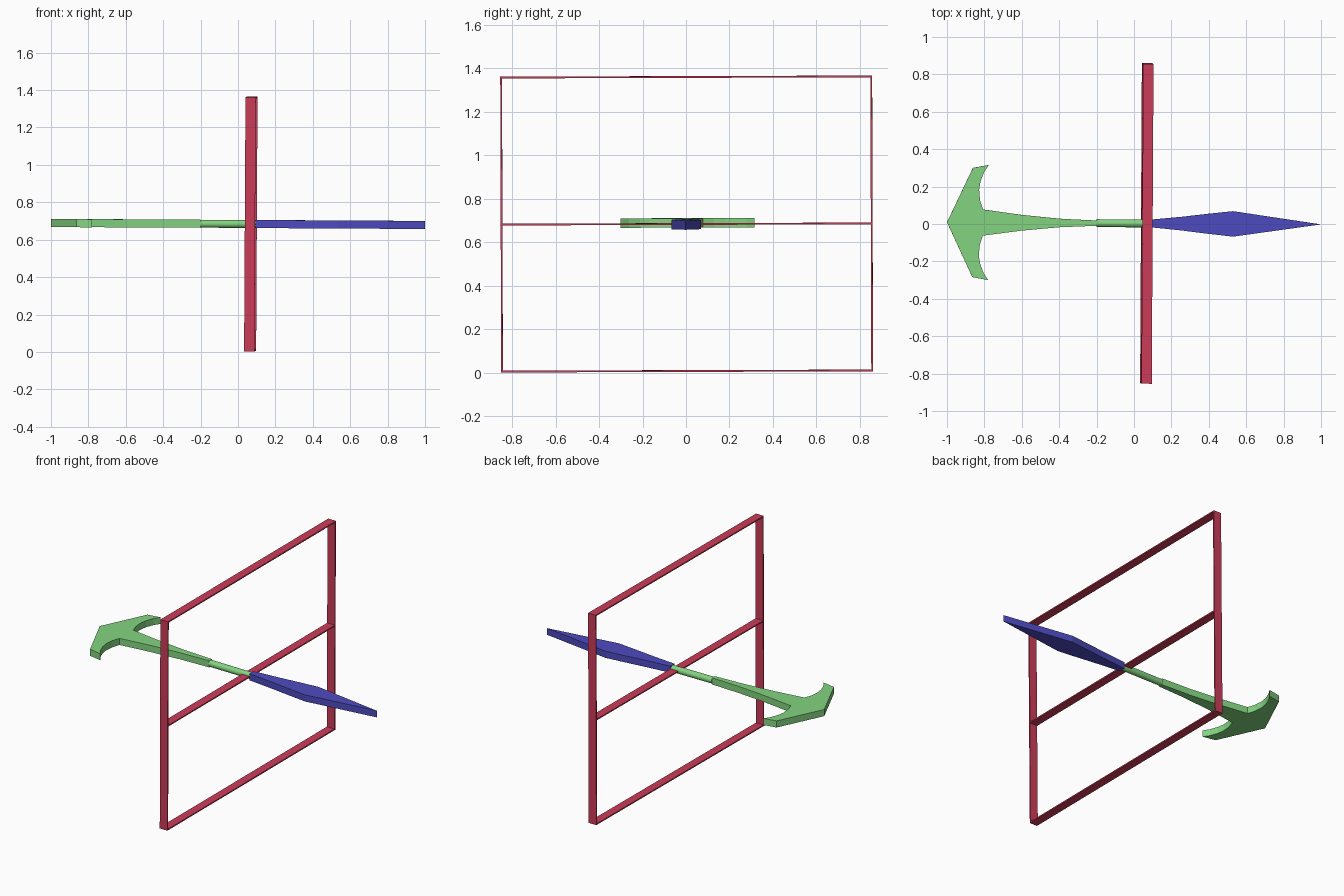
import bpy, bmesh
from mathutils import Matrix, Vector

if "Cube" in bpy.data.objects:
    bpy.data.objects.remove(bpy.data.objects["Cube"])

# Whole model leans very slightly off the axes
CENTRE = Vector((0.0685, 0.003, 0.684))
LEAN = (Matrix.Translation(CENTRE) @ Matrix.Rotation(-0.0055, 4, 'Z')
        @ Matrix.Rotation(0.0055, 4, 'Y') @ Matrix.Rotation(0.003, 4, 'X'))


def material(name, rgb):
    m = bpy.data.materials.new(name)
    m.diffuse_color = (*rgb, 1)
    m.use_nodes = True
    m.node_tree.nodes["Principled BSDF"].inputs["Base Color"].default_value = m.diffuse_color
    return m


GREEN = material("green", (0.23, 0.66, 0.22))
BLUE = material("blue", (0.075, 0.07, 0.52))
RED = material("red", (0.60, 0.045, 0.10))


def finish(bm, name, mat):
    bmesh.ops.recalc_face_normals(bm, faces=bm.faces)
    bm.transform(LEAN)
    me = bpy.data.meshes.new(name)
    bm.to_mesh(me)
    bm.free()
    me.materials.append(mat)
    ob = bpy.data.objects.new(name, me)
    bpy.context.collection.objects.link(ob)
    return ob


def bar(name, centre, size):
    bm = bmesh.new()
    bmesh.ops.create_cube(bm, size=1, matrix=Matrix.Translation(centre) @ Matrix.Diagonal((*size, 1)))
    return finish(bm, name, RED)


def plate(name, half, mat, thick=0.043):
    """Extrude a half outline, mirrored in y; x is given in world units."""
    outline = half + [(x, -y) for x, y in reversed(half) if y > 0]
    bm = bmesh.new()
    verts = [bm.verts.new((x - CENTRE.x, y, -thick / 2)) for x, y in outline]
    face = bm.faces.new(verts)
    new = bmesh.ops.extrude_face_region(bm, geom=[face])["geom"]
    bmesh.ops.translate(bm, vec=(0, 0, thick), verts=[v for v in new if isinstance(v, bmesh.types.BMVert)])
    return finish(bm, name, mat)


# Frame: thin, deep bars
W, H, D, T = 0.855, 0.68, 0.055, 0.008
for side, label in ((-1, "left"), (1, "right")):
    bar(f"frame_post_{label}", (0, side * (W - T / 2), 0), (D, T, 2 * H))
for level, label in ((-1, "bottom"), (0, "middle"), (1, "top")):
    bar(f"frame_rail_{label}", (0, 0, level * (H - T / 2)), (D, 2 * (W - T), T))

# Green barbed tail with tapering shaft
plate("barbed_tail", [(-1.0, 0), (-0.863, 0.292), (-0.778, 0.308), (-0.803, 0.27),
                      (-0.822, 0.22), (-0.829, 0.175), (-0.824, 0.12), (-0.808, 0.07),
                      (-0.6, 0.042), (-0.4, 0.023), (-0.2, 0.014)], GREEN)

# Blue pointed blade
plate("blade", [(1.0, 0), (0.53, 0.068), (0.40, 0.054), (0.25, 0.036), (0.094, 0.021)], BLUE)

# Round handle between tail and blade
bm = bmesh.new()
x0, x1 = -0.2 - CENTRE.x, 0.095 - CENTRE.x
bmesh.ops.create_cone(bm, cap_ends=True, segments=24, radius1=0.021, radius2=0.021, depth=x1 - x0,
                      matrix=Matrix.Translation(((x0 + x1) / 2, 0, 0)) @ Matrix.Rotation(1.5707963, 4, 'Y'))
handle = finish(bm, "handle", GREEN)
for p in handle.data.polygons:
    p.use_smooth = len(p.vertices) == 4
